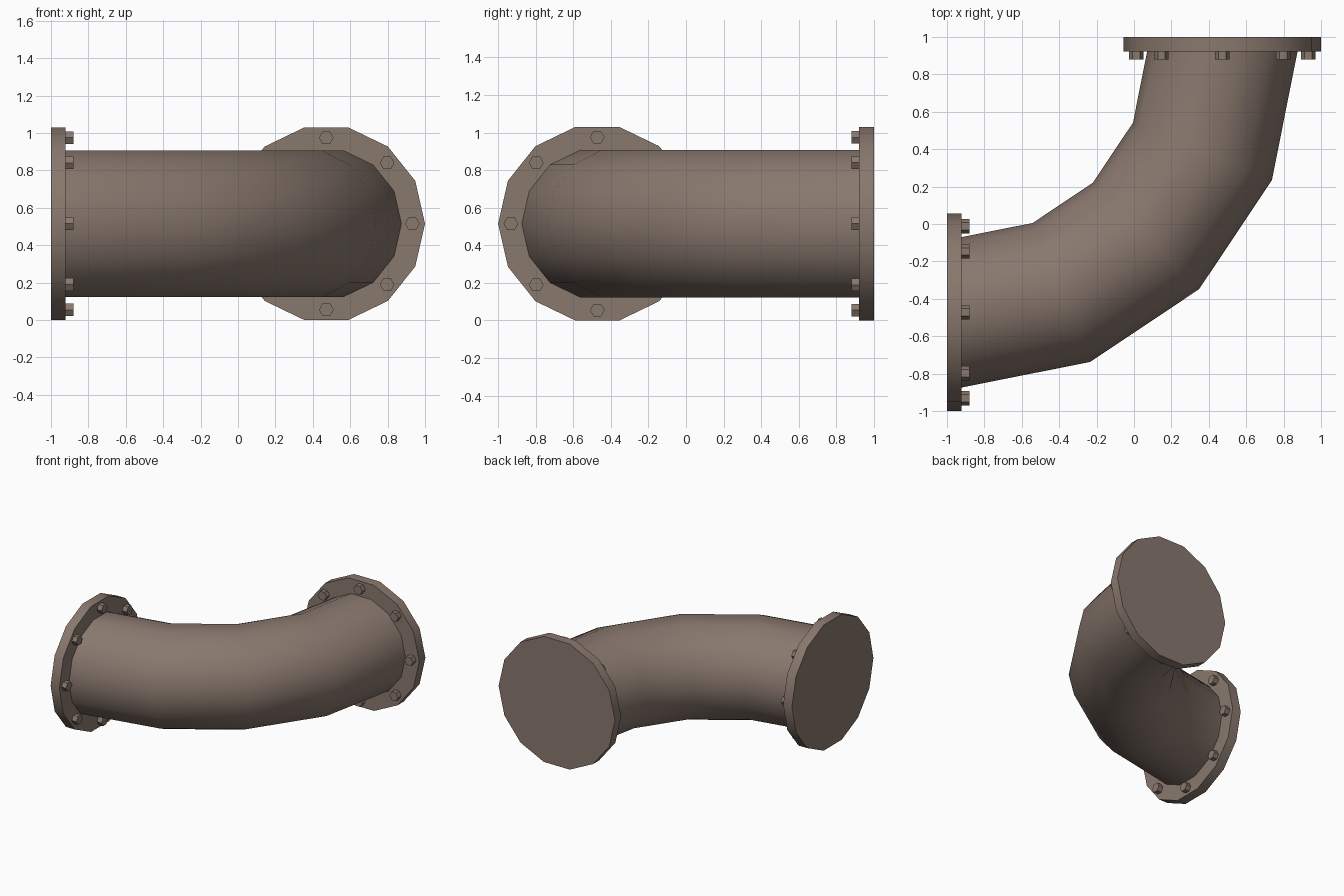
import bpy, bmesh
from math import sin, cos, pi, radians
from mathutils import Matrix, Vector

if "Cube" in bpy.data.objects:
    bpy.data.objects.remove(bpy.data.objects["Cube"])

SIDES = 14
ZC = 0.515          # height of the pipe axis
OFF = 0.472         # sideways offset of each flange centre
INNER = 0.921       # inner face of each flange

mat = bpy.data.materials.new("brown metal")
mat.diffuse_color = (0.25, 0.188, 0.155, 1)
mat.use_nodes = True
mat.node_tree.nodes["Principled BSDF"].inputs["Base Color"].default_value = mat.diffuse_color


def finish(name, bm, matrix=Matrix()):
    bmesh.ops.recalc_face_normals(bm, faces=bm.faces)
    me = bpy.data.meshes.new(name)
    bm.to_mesh(me)
    bm.free()
    me.transform(matrix)
    me.materials.append(mat)
    ob = bpy.data.objects.new(name, me)
    bpy.context.collection.objects.link(ob)
    bpy.ops.object.select_all(action='DESELECT')
    ob.select_set(True)
    bpy.context.view_layer.objects.active = ob
    bpy.ops.object.shade_smooth_by_angle(angle=radians(35))
    return ob


def prism(bm, sides, radius, z0, z1, x=0, y=0):
    # create_cone puts its first vertex on +Y; turn it onto +X
    m = Matrix.Translation((x, y, (z0 + z1) / 2)) @ Matrix.Rotation(-pi / 2, 4, 'Z')
    bmesh.ops.create_cone(bm, cap_ends=True, segments=sides, radius1=radius,
                          radius2=radius, depth=z1 - z0, matrix=m)


def frame(origin, n):
    # local z runs along n, local y is up
    n, v = Vector(n), Vector((0, 0, 1))
    m = Matrix((v.cross(n), v, n)).transposed().to_4x4()
    return Matrix.Translation(origin) @ m


# Elbow pipe: rings swept through a quarter turn
bm = bmesh.new()
bend, radius, steps = INNER + OFF, 0.402, 4
rings = []
for i in range(steps + 1):
    a = pi / 2 * i / steps
    out = Vector((sin(a), -cos(a), 0))
    c = Vector((-INNER, INNER, ZC)) + out * bend
    rings.append([bm.verts.new(c + radius * (out * cos(t) + Vector((0, 0, sin(t)))))
                  for t in (2 * pi * k / SIDES for k in range(SIDES))])
for r0, r1 in zip(rings, rings[1:]):
    for k in range(SIDES):
        j = (k + 1) % SIDES
        bm.faces.new((r0[k], r0[j], r1[j], r1[k]))
finish("elbow_pipe", bm)

# Closed flange discs with a circle of hexagonal bolts on the inner side
for label, origin, n in (("left", (-1, -OFF, ZC), (1, 0, 0)),
                         ("back", (OFF, 1, ZC), (0, -1, 0))):
    m = frame(origin, n)
    bm = bmesh.new()
    prism(bm, SIDES, 0.528, 0, 1 - INNER)
    finish(label + "_flange", bm, m)
    bm = bmesh.new()
    for k in range(8):
        a = k * pi / 4
        prism(bm, 6, 0.039, 0.07, 0.12, 0.46 * cos(a), 0.46 * sin(a))
    finish(label + "_bolts", bm, m)
